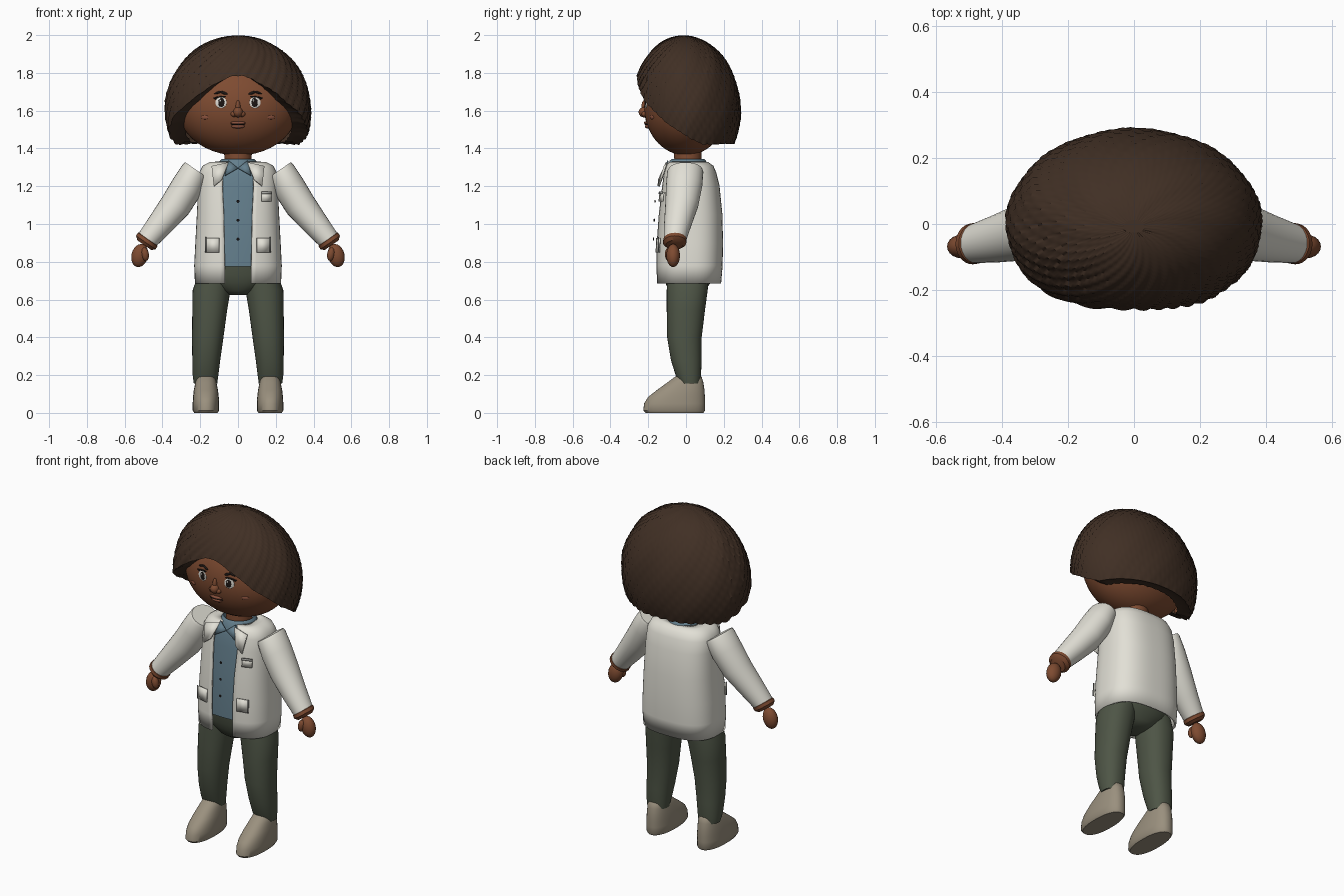
import bpy, bmesh, math
from mathutils import Vector, Matrix

if "Cube" in bpy.data.objects:
    bpy.data.objects.remove(bpy.data.objects["Cube"])


def mat(name, r, g, b):
    m = bpy.data.materials.new(name)
    m.diffuse_color = [((c / 255 + 0.055) / 1.055) ** 2.4 for c in (r, g, b)] + [1]
    m.use_nodes = True
    m.node_tree.nodes["Principled BSDF"].inputs["Base Color"].default_value = m.diffuse_color
    return m


HAIR = mat("dark brown hair", 64, 47, 36)
SKIN = mat("brown skin", 126, 75, 49)
COAT = mat("off white cloth", 226, 224, 214)
SHIRT = mat("blue grey cloth", 100, 127, 141)
GREEN = mat("dark green cloth", 78, 85, 70)
SHOE = mat("taupe leather", 154, 144, 126)
DARK = mat("near black", 28, 22, 20)
EYE = mat("eye white", 225, 222, 215)
GREY = mat("seam grey", 170, 170, 165)
LIP = mat("lip brown", 135, 80, 60)


def finish(name, bm, material, angle=40, solid=0.0):
    bmesh.ops.recalc_face_normals(bm, faces=bm.faces)
    me = bpy.data.meshes.new(name)
    bm.to_mesh(me)
    bm.free()
    me.materials.append(material)
    ob = bpy.data.objects.new(name, me)
    bpy.context.collection.objects.link(ob)
    if solid:
        md = ob.modifiers.new("thickness", 'SOLIDIFY')
        md.thickness = solid
        md.offset = 0
    bpy.ops.object.select_all(action='DESELECT')
    bpy.context.view_layer.objects.active = ob
    ob.select_set(True)
    bpy.ops.object.shade_smooth_by_angle(angle=math.radians(angle))
    return ob


def loft(name, rings, material, closed=True, caps=True, angle=40, solid=0.0):
    bm = bmesh.new()
    vs = [[bm.verts.new(p) for p in r] for r in rings]
    n = len(rings[0])
    for a, b in zip(vs, vs[1:]):
        for i in range(n if closed else n - 1):
            j = (i + 1) % n
            bm.faces.new((a[i], a[j], b[j], b[i]))
    if caps:
        bm.faces.new(vs[0])
        bm.faces.new(vs[-1])
    return finish(name, bm, material, angle, solid)


def ring(cx, z, rx, y0, y1, n=2.0, gap=0.0, count=36):
    """Super-ellipse at height z; a gap leaves it open at the front."""
    cy, ry = (y0 + y1) / 2, (y1 - y0) / 2
    d = math.asin(min(1, gap / rx) ** (n / 2)) if gap else 0
    pts = []
    for i in range(count):
        a = -math.pi / 2 + d + (2 * math.pi - 2 * d) * i / (count - (1 if gap else 0))
        c, s = math.cos(a), math.sin(a)
        pts.append(Vector((cx + rx * math.copysign(abs(c) ** (2 / n), c),
                           cy + ry * math.copysign(abs(s) ** (2 / n), s), z)))
    return pts


def blob(name, loc, rad, material, tilt=0.0, yaw=0.0, seg=20):
    bm = bmesh.new()
    m = (Matrix.Translation(loc) @ Matrix.Rotation(yaw, 4, 'Z')
         @ Matrix.Rotation(tilt, 4, 'Y') @ Matrix.Diagonal((*rad, 1)))
    bmesh.ops.create_uvsphere(bm, u_segments=seg, v_segments=seg // 2 + 2, radius=1, matrix=m)
    return finish(name, bm, material, 60)


def plate(name, pts, material, thick=0.008):
    bm = bmesh.new()
    bm.faces.new([bm.verts.new(p) for p in pts])
    return finish(name, bm, material, 30, thick)


def lerp_table(t, table):
    for (a, va), (b, vb) in zip(table, table[1:]):
        if t <= b:
            return va + (vb - va) * (t - a) / (b - a)
    return table[-1][1]


# Head and neck
HX, HY, HZ, HC = 0.322, 0.222, 0.257, 1.62
blob("head", (0, 0, HC), (HX, HY, HZ), SKIN, seg=40)
loft("neck", [ring(0, z, r, -r + 0.01, r + 0.01) for z, r in ((1.28, .078), (1.34, .072), (1.44, .075))], SKIN)


def face_y(x, z):
    return -HY * math.sqrt(1 - (x / HX) ** 2 - ((z - HC) / HZ) ** 2)


def face_blob(name, x, z, rx, rz, ry, m, tilt=0.0, out=0.0):
    yaw = math.atan2(x * HY ** 2 / HX ** 2, -face_y(x, z))
    blob(name, (x, face_y(x, z) - out, z), (rx, ry, rz), m, tilt, yaw, 14)


# Facial features
for s in (-1, 1):
    face_blob("eye_white", s * 0.09, 1.643, 0.031, 0.03, 0.004, EYE)
    face_blob("iris", s * 0.088, 1.643, 0.017, 0.024, 0.004, DARK, 0, 0.003)
    face_blob("eye_glint", s * 0.088 - 0.006, 1.653, 0.005, 0.006, 0.003, EYE, 0, 0.006)
    face_blob("upper_lash", s * 0.094, 1.672, 0.033, 0.005, 0.006, DARK, s * 0.12)
    face_blob("lash_tip", s * 0.122, 1.665, 0.012, 0.004, 0.006, DARK, -s * 0.4)
    face_blob("eyebrow_inner", s * 0.075, 1.694, 0.022, 0.007, 0.006, DARK, -s * 0.35)
    face_blob("eyebrow_outer", s * 0.105, 1.696, 0.024, 0.006, 0.006, DARK, s * 0.3)
    face_blob("cheek_crease", s * 0.175, 1.565, 0.022, 0.011, 0.004, LIP)
    face_blob("nostril", s * 0.022, 1.582, 0.017, 0.015, 0.016, SKIN)
    blob("ear", (s * 0.315, 0.01, 1.53), (0.02, 0.04, 0.05), SKIN)
face_blob("nose", 0, 1.592, 0.026, 0.028, 0.03, SKIN)
face_blob("nose_bridge", 0, 1.62, 0.013, 0.035, 0.014, SKIN)
face_blob("upper_lip", 0, 1.535, 0.042, 0.009, 0.013, LIP)
face_blob("lower_lip", 0, 1.517, 0.036, 0.011, 0.014, LIP)
face_blob("mouth_line", 0, 1.527, 0.044, 0.0025, 0.014, DARK)

# Swirled bob hair: a ridged dome with a rim that rises over the face
RIM = [(-1, 1.425), (-0.35, 1.42), (-0.1, 1.45), (0.35, 1.53), (0.75, 1.645), (0.95, 1.745), (1, 1.785)]
N, ROWS, STRANDS = 216, 24, 36
hair = []
for k in range(1, ROWS + 3):
    row = []
    for i in range(N):
        a = 2 * math.pi * i / N
        end = math.acos((lerp_table(-math.sin(a), RIM) - 1.6) / 0.4)
        p = end * min(k, ROWS) / ROWS
        wave = abs(math.sin(STRANDS / 2 * (a + 0.8 * p))) - 0.6
        lump = math.sin(9 * (a + 0.8 * p) + 1)
        f = 1 + min(1, p * 1.2) * (0.03 * wave + 0.006 * lump)
        drop = 0.0
        if k > ROWS:  # rim folds in towards the head
            f *= (0.9, 0.76)[k - ROWS - 1]
            drop = 0.012
        row.append((0.385 * math.sin(p) * math.cos(a) * f,
                    0.288 * math.sin(p) * math.sin(a) * f - 0.012 * math.cos(p) ** 2,
                    1.6 + 0.398 * math.cos(p) * (f if k <= ROWS else 1) + drop))
    hair.append(row)
ob = loft("hair", hair, HAIR, caps=False, angle=35)
bm = bmesh.new()
bm.from_mesh(ob.data)
bm.verts.ensure_lookup_table()
bm.faces.new(bm.verts[:N])
bmesh.ops.recalc_face_normals(bm, faces=bm.faces)
bm.to_mesh(ob.data)
bm.free()

# Coat, open at the front: height, half width, front y, back y, half gap
COAT_RINGS = [(0.685, .222, -.15, .18, .068), (0.78, .226, -.153, .188, .07), (0.9, .22, -.152, .19, .072),
              (1.05, .212, -.142, .187, .075), (1.2, .205, -.125, .172, .082), (1.27, .2, -.115, .155, .078),
              (1.305, .182, -.105, .14, .068), (1.322, .148, -.09, .115, .055), (1.325, .1, -.065, .09, .04)]
loft("coat", [ring(0, z, rx, y0, y1, 2.7, g, 56) for z, rx, y0, y1, g in COAT_RINGS],
     COAT, closed=False, caps=False, angle=50, solid=0.012)

# Shirt under the coat, with a neck band and buttons
loft("shirt", [ring(0, max(z, 0.77) - 0.004, rx - .013, y0 + .013, y1 - .013, 2.7)
               for z, rx, y0, y1, _ in COAT_RINGS[1:]], SHIRT)
loft("shirt_collar", [ring(0, z, r, -r + .01, r + .01) for z, r in ((1.3, .105), (1.335, .096), (1.345, .085), (1.3, .07))],
     SHIRT, caps=False)
for z in (0.92, 1.02, 1.12):
    blob("button", (0, -0.172 + (z - 0.92) * 0.04, z), (0.008, 0.004, 0.008), DARK, seg=10)

for s in (-1, 1):
    def pt(x, y, z):
        return (s * x, y, z)

    # Lapel, shirt collar point and hip pocket
    plate("lapel", [pt(.05, -.1, 1.325), pt(.14, -.112, 1.305), pt(.128, -.145, 1.2), pt(.085, -.142, 1.235)], COAT, .012)
    plate("collar_point", [pt(.0, -.112, 1.295), pt(.05, -.095, 1.335), pt(.07, -.125, 1.255)], SHIRT)
    plate("hip_pocket", [pt(.1, -.154, .925), pt(.168, -.139, .925), pt(.168, -.142, .85), pt(.1, -.157, .85)], COAT)
    plate("pocket_seam", [pt(.168, -.145, .93), pt(.173, -.144, .93), pt(.173, -.146, .85), pt(.168, -.147, .85)], GREY, .004)

    # Sleeve: centre, in-plane radius, depth radius
    u = Vector((0.82, 0, 0.57))

    def tube(name, stations, m):
        loft(name, [[Vector((s * q.x, q.y, q.z)) for q in
                     (Vector(c) + u * r * math.cos(t) + Vector((0, d, 0)) * math.sin(t)
                      for t in [2 * math.pi * i / 28 for i in range(28)])]
                    for c, r, d in stations], m)

    tube("sleeve", [((.222, -.003, 1.287), .07, .09), ((.228, -.004, 1.275), .076, .096),
                    ((.268, -.01, 1.2), .085, .096), ((.33, -.022, 1.1), .083, .088),
                    ((.41, -.043, 1.0), .07, .073), ((.478, -.058, .918), .058, .06)], COAT)
    tube("wrist_cuff", [((.472, -.058, .925), .05, .05), ((.478, -.058, .918), .063, .062),
                        ((.488, -.06, .902), .063, .062), ((.496, -.062, .888), .045, .045)], SKIN)
    blob("hand", pt(.52, -.068, .833), (.044, .036, .062), SKIN, -s * 0.25)
    blob("thumb", pt(.492, -.092, .84), (.02, .02, .036), SKIN, s * 0.15)

    # Trouser leg
    loft("trouser_leg", [ring(s * cx, z, rx, y0, y1, 2.2) for cx, z, rx, y0, y1 in
                         ((.172, .155, .062, -.035, .075), (.172, .2, .068, -.055, .08),
                          (.168, .28, .074, -.08, .082), (.16, .4, .083, -.1, .083),
                          (.15, .54, .092, -.102, .1), (.14, .65, .1, -.102, .115),
                          (.125, .72, .09, -.1, .12))], GREEN)
    # Shoe
    loft("shoe", [ring(s * .17, z, rx, y0, y1, 2.3) for z, rx, y0, y1 in
                  ((0, .062, -.215, .093), (.012, .07, -.226, .1), (.05, .07, -.222, .1), (.085, .068, -.2, .1),
                   (.12, .064, -.155, .098), (.16, .056, -.1, .092), (.19, .048, -.06, .083), (.2, .036, -.04, .07))], SHOE)

# Hips
loft("hips", [ring(0, z, rx, y0, y1, 2.2) for z, rx, y0, y1 in
              ((.625, .05, -.06, .07), (.645, .1, -.09, .1), (.69, .185, -.11, .13), (.73, .2, -.125, .15), (.79, .2, -.132, .16))], GREEN)

# Chest pocket
plate("chest_pocket", [(.125, -.136, 1.17), (.18, -.118, 1.17), (.18, -.122, 1.12), (.125, -.142, 1.12)], COAT)
plate("chest_pocket_edge", [(.125, -.142, 1.172), (.18, -.124, 1.172), (.18, -.125, 1.16), (.125, -.143, 1.16)], GREY, .004)
